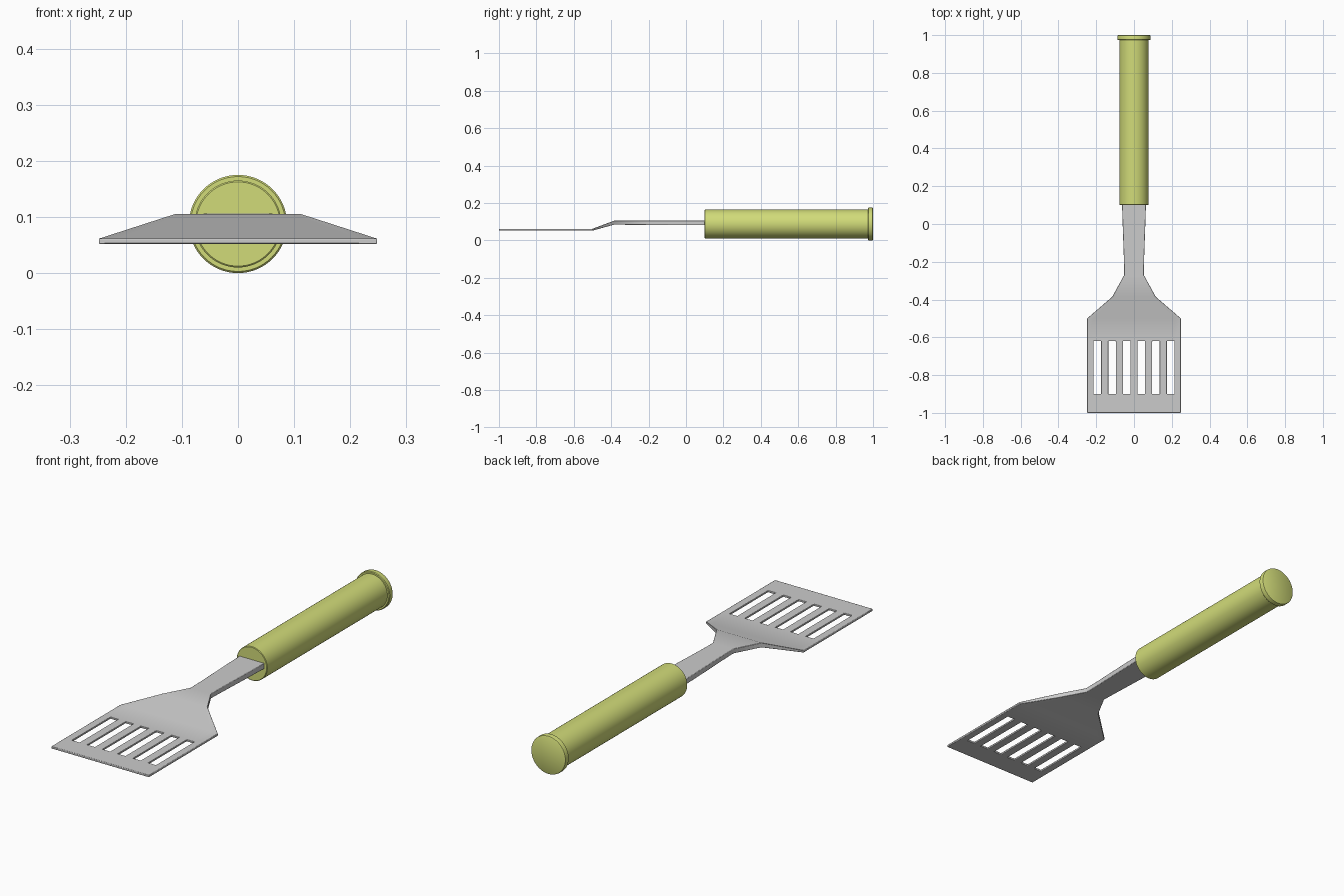
import bpy, bmesh, math
from mathutils import Matrix

if "Cube" in bpy.data.objects:
    bpy.data.objects.remove(bpy.data.objects["Cube"])


def add_object(name, bm, angle=30, material=None):
    bmesh.ops.recalc_face_normals(bm, faces=bm.faces)
    mesh = bpy.data.meshes.new(name)
    bm.to_mesh(mesh)
    bm.free()
    obj = bpy.data.objects.new(name, mesh)
    bpy.context.collection.objects.link(obj)
    if material:
        mesh.materials.append(material)
    bpy.ops.object.select_all(action='DESELECT')
    obj.select_set(True)
    bpy.context.view_layer.objects.active = obj
    bpy.ops.object.shade_smooth_by_angle(angle=math.radians(angle))
    return obj


def lathe(name, profile, z, material, sides=64):
    """Spin (radius, y) points around the y axis at height z."""
    bm = bmesh.new()
    rings = []
    for r, y in profile:
        rings.append([bm.verts.new((r * math.cos(2 * math.pi * i / sides), y,
                                    z + r * math.sin(2 * math.pi * i / sides)))
                      for i in range(sides)])
    for a, b in zip(rings, rings[1:]):
        for i in range(sides):
            j = (i + 1) % sides
            bm.faces.new((a[i], a[j], b[j], b[i]))
    bm.faces.new(rings[0])
    bm.faces.new(rings[-1])
    return add_object(name, bm, 30, material)


# Slotted blade and shank: rows of (y, half width, top z, thickness)
rows = [(-1.0, 0.248, 0.062, 0.010), (-0.9, 0.248, 0.062, 0.010),
        (-0.62, 0.248, 0.062, 0.010), (-0.5, 0.248, 0.062, 0.010),
        (-0.385, 0.115, 0.105, 0.021), (-0.27, 0.052, 0.105, 0.022),
        (-0.2, 0.053, 0.105, 0.023), (0.0, 0.060, 0.106, 0.025),
        (0.13, 0.064, 0.106, 0.025)]
slot_centres = [0.0775 * (i - 2.5) for i in range(6)]
cols = [-0.248] + [c + s * 0.02 for c in slot_centres for s in (-1, 1)] + [0.248]

bm = bmesh.new()
grid = [[bm.verts.new((x / 0.248 * w, y, z)) for x in cols] for y, w, z, t in rows]
for r in range(len(rows) - 1):
    for c in range(len(cols) - 1):
        if r == 1 and c % 2 == 1:
            continue  # open slot
        bm.faces.new((grid[r][c], grid[r][c + 1], grid[r + 1][c + 1], grid[r + 1][c]))
thickness = {round(y, 3): t for y, w, z, t in rows}
ext = bmesh.ops.extrude_face_region(bm, geom=bm.faces[:], use_keep_orig=True)
for v in ext['geom']:
    if isinstance(v, bmesh.types.BMVert):
        v.co.z -= thickness[round(v.co.y, 3)]
blade = add_object("blade_and_shank", bm, 35)
bevel = blade.modifiers.new("soft_edges", 'BEVEL')
bevel.width = 0.002
bevel.segments = 2
bevel.limit_method = 'ANGLE'
bevel.angle_limit = math.radians(50)

# Green grip and end cap
green = bpy.data.materials.new("green_grip")
green.diffuse_color = (0.64, 0.71, 0.19, 1)
green.use_nodes = True
green.node_tree.nodes["Principled BSDF"].inputs["Base Color"].default_value = green.diffuse_color
lathe("handle", [(0.075, 0.1), (0.0775, 0.102), (0.0775, 0.98)], 0.0875, green)
lathe("end_cap", [(0.0845, 0.973), (0.0875, 0.976), (0.0875, 0.994),
                  (0.0865, 0.998), (0.083, 1.0)], 0.0875, green)
